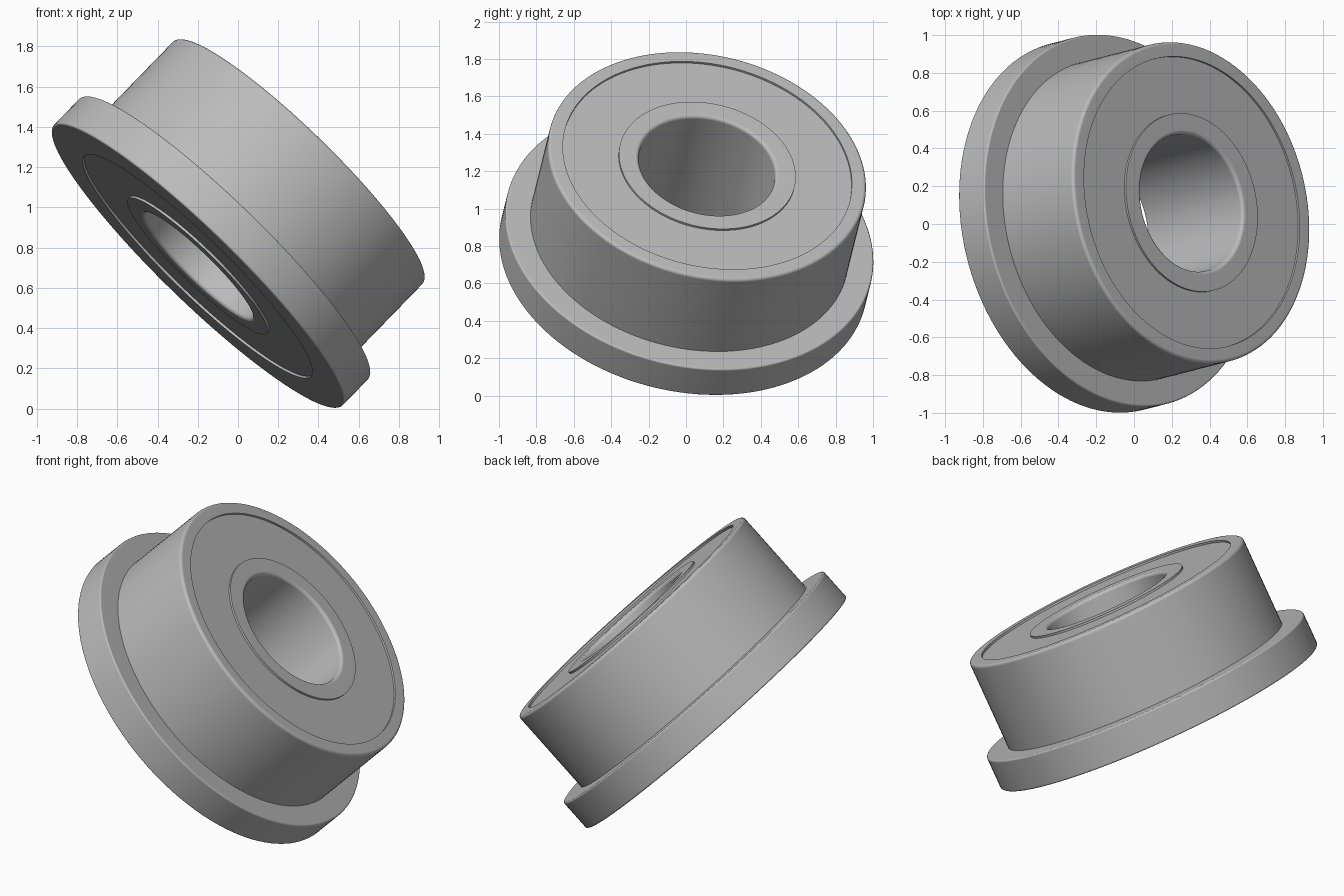
import bpy, bmesh, math
from mathutils import Vector, Matrix

if "Cube" in bpy.data.objects:
    bpy.data.objects.remove(bpy.data.objects["Cube"], do_unlink=True)

# Tilted axis and main sizes
AXIS = Vector((0.686, 0.176, 0.706)).normalized()
BASE = Vector((-0.202, -0.016, 0.708))
WIDTH, FLANGE_H = 0.741, 0.198
FLANGE_R, BARREL_R, BORE_R = 1.0, 0.864, 0.37
RACE_OUT, RACE_IN = 0.785, 0.48
RECESS, SHIELD_T = 0.012, 0.06
SEGMENTS = 128
TILT = Matrix.Translation(BASE) @ AXIS.to_track_quat('Z', 'Y').to_matrix().to_4x4()

steel = bpy.data.materials.new("steel grey")
steel.use_nodes = True
colour = (0.5, 0.5, 0.5, 1)
steel.diffuse_color = colour
steel.node_tree.nodes["Principled BSDF"].inputs["Base Color"].default_value = colour


def rounded(profile, steps=4):
    """Replace each corner (r, h, fillet) by an arc for a right-angled corner."""
    points = []
    for i, (r, h, fillet) in enumerate(profile):
        corner = Vector((r, h))
        if not fillet:
            points.append(corner)
            continue
        before = (Vector(profile[i - 1][:2]) - corner).normalized() * fillet
        after = (Vector(profile[(i + 1) % len(profile)][:2]) - corner).normalized() * fillet
        for k in range(steps + 1):
            a = math.pi / 2 * k / steps
            points.append(corner + before * (1 - math.sin(a)) + after * (1 - math.cos(a)))
    return points


def lathe(name, profile):
    """Revolve a closed profile around the tilted axis."""
    bm = bmesh.new()
    verts = [bm.verts.new((p.x, 0, p.y)) for p in rounded(profile)]
    edges = [bm.edges.new((v, verts[(i + 1) % len(verts)])) for i, v in enumerate(verts)]
    bmesh.ops.spin(bm, geom=verts + edges, cent=(0, 0, 0), axis=(0, 0, 1),
                   angle=2 * math.pi, steps=SEGMENTS)
    bmesh.ops.remove_doubles(bm, verts=bm.verts[:], dist=0.0001)
    bmesh.ops.recalc_face_normals(bm, faces=bm.faces[:])
    mesh = bpy.data.meshes.new(name)
    bm.to_mesh(mesh)
    bm.free()
    mesh.materials.append(steel)
    obj = bpy.data.objects.new(name, mesh)
    bpy.context.collection.objects.link(obj)
    obj.matrix_world = TILT
    bpy.ops.object.select_all(action='DESELECT')
    obj.select_set(True)
    bpy.context.view_layer.objects.active = obj
    bpy.ops.object.shade_smooth_by_angle(angle=math.radians(35))
    # Keep the broad faces evenly shaded beside the fillets
    weighted = obj.modifiers.new("even_shading", 'WEIGHTED_NORMAL')
    weighted.keep_sharp = True
    return obj


# Outer ring with flange
lathe("flanged_outer_ring", [
    (RACE_OUT, 0, 0), (FLANGE_R, 0, 0.01), (FLANGE_R, FLANGE_H, 0.01),
    (BARREL_R, FLANGE_H, 0), (BARREL_R, WIDTH, 0.018), (RACE_OUT, WIDTH, 0)])

# Inner ring with rounded bore edges
lathe("inner_ring", [
    (BORE_R, 0, 0.02), (RACE_IN, 0, 0), (RACE_IN, WIDTH, 0), (BORE_R, WIDTH, 0.02)])

# Recessed shields on both faces
for name, low in (("lower_shield", RECESS), ("upper_shield", WIDTH - RECESS - SHIELD_T)):
    high = low + SHIELD_T
    lathe(name, [(RACE_IN, low, 0), (RACE_OUT, low, 0), (RACE_OUT, high, 0), (RACE_IN, high, 0)])
